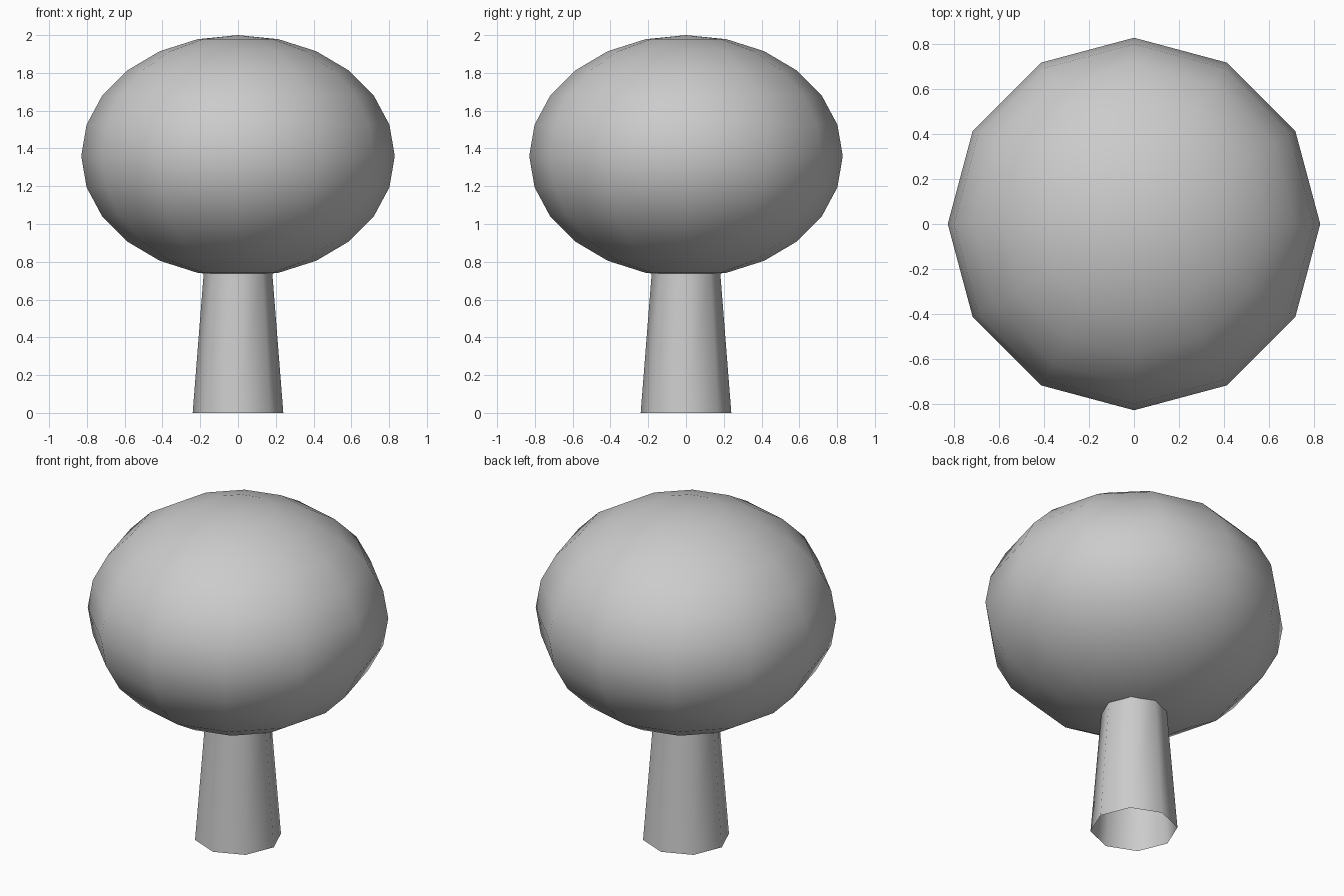
import bpy
import bmesh
from math import cos, sin, pi

if "Cube" in bpy.data.objects:
    bpy.data.objects.remove(bpy.data.objects["Cube"])


def mesh_object(name, bm):
    bmesh.ops.recalc_face_normals(bm, faces=bm.faces)
    mesh = bpy.data.meshes.new(name)
    bm.to_mesh(mesh)
    bm.free()
    mesh.shade_smooth()
    obj = bpy.data.objects.new(name, mesh)
    bpy.context.collection.objects.link(obj)
    return obj


# Canopy: flattened 12 x 12 sphere
bm = bmesh.new()
bmesh.ops.create_uvsphere(bm, u_segments=12, v_segments=12, radius=1)
bmesh.ops.scale(bm, vec=(0.83, 0.83, 0.64), verts=bm.verts)
bmesh.ops.translate(bm, vec=(0, 0, 1.36), verts=bm.verts)
mesh_object("canopy", bm)

# Trunk: open, tapered eight-sided tube reaching just inside the canopy
SIDES = 8
bm = bmesh.new()
rings = [[bm.verts.new((r * cos(2 * pi * i / SIDES), r * sin(2 * pi * i / SIDES), z))
          for i in range(SIDES)]
         for r, z in ((0.24, 0.0), (0.18, 0.76))]
for i in range(SIDES):
    j = (i + 1) % SIDES
    bm.faces.new((rings[0][i], rings[0][j], rings[1][j], rings[1][i]))
mesh_object("trunk", bm)
